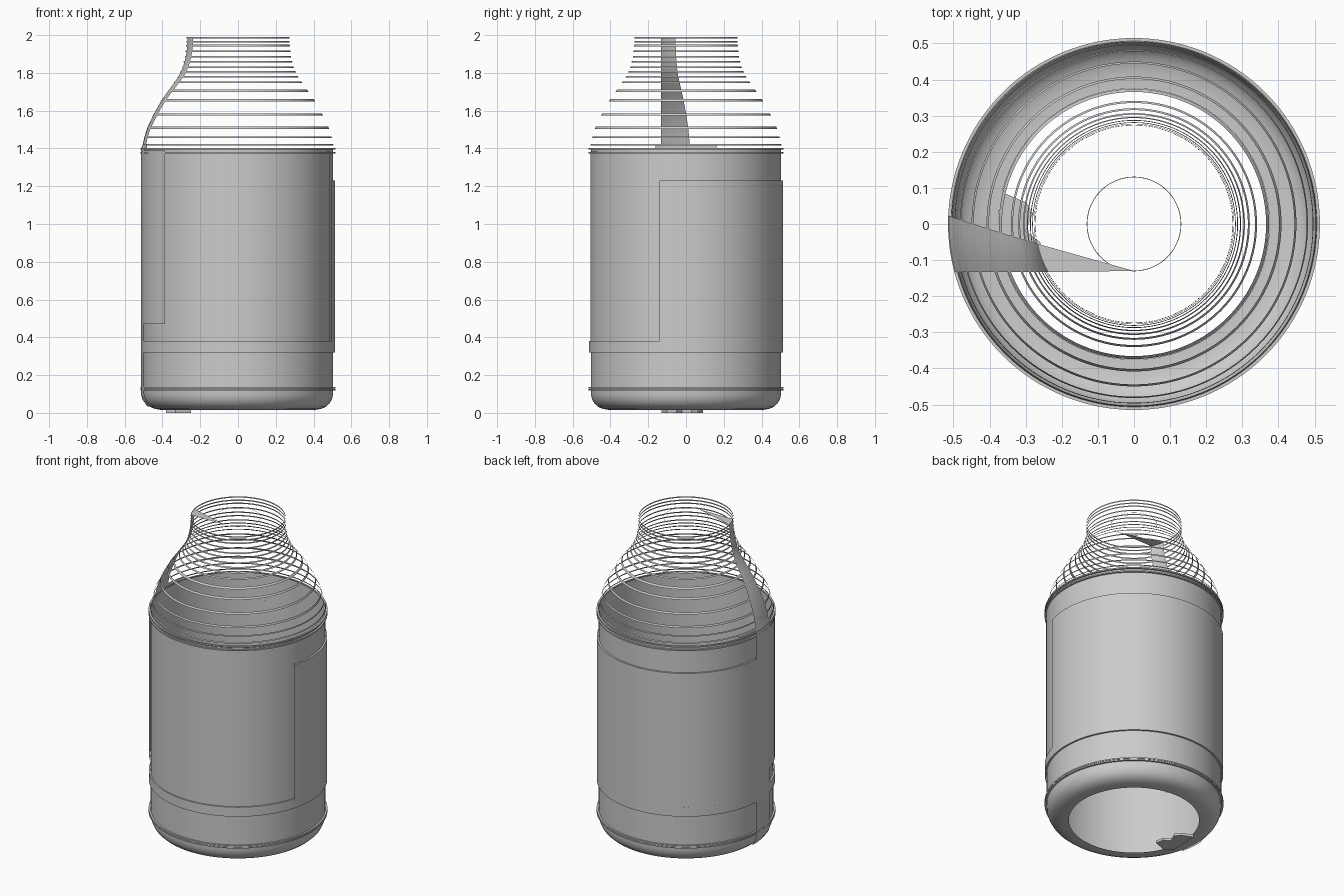
import bpy
from math import radians, cos, sin, sqrt

if "Cube" in bpy.data.objects:
    bpy.data.objects.remove(bpy.data.objects["Cube"])


def make_mesh(name, verts, faces, smooth=True):
    me = bpy.data.meshes.new(name)
    me.from_pydata(verts, [], faces)
    me.update()
    ob = bpy.data.objects.new(name, me)
    bpy.context.collection.objects.link(ob)
    if smooth:
        bpy.ops.object.select_all(action='DESELECT')
        ob.select_set(True)
        bpy.context.view_layer.objects.active = ob
        bpy.ops.object.shade_smooth_by_angle(angle=radians(35))
    return ob


def grid(name, rows, closed=False):
    """Skin a list of equally long point rows."""
    n = len(rows[0])
    verts = [p for row in rows for p in row]
    faces = []
    for i in range(len(rows) - 1):
        for j in range(n if closed else n - 1):
            k = (j + 1) % n
            faces.append((i * n + j, i * n + k, (i + 1) * n + k, (i + 1) * n + j))
    return make_mesh(name, verts, faces)


def sweep(name, profile, a0=0, a1=360, seg=128):
    """Revolve (radius, z) points between two angles in degrees."""
    closed = a1 - a0 >= 360
    n = seg if closed else max(2, int(seg * (a1 - a0) / 360)) + 1
    step = radians(a1 - a0) / (n if closed else n - 1)
    angles = [radians(a0) + step * i for i in range(n)]
    rows = [[(r * cos(a), r * sin(a), z) for a in angles] for r, z in profile]
    return grid(name, rows, closed)


# Open-bottomed body with a rounded foot
sweep("body", [(0.375, 0.015), (0.41, 0.016), (0.44, 0.021), (0.465, 0.032),
               (0.485, 0.05), (0.498, 0.075), (0.503, 0.1), (0.503, 0.13),
               (0.503, 1.4)])

# Thin trim rings at the foot and the shoulder
for i, z in enumerate((0.122, 0.132, 1.376, 1.398)):
    sweep(f"trim_ring_{i}", [(0.504, z - 0.004), (0.515, z - 0.004),
                             (0.515, z + 0.004), (0.504, z + 0.004)])

# Wrapped panels
sweep("lower_band", [(0.503, 0.32), (0.514, 0.32), (0.514, 0.38), (0.503, 0.38)])
sweep("back_label", [(0.503, 0.32), (0.514, 0.32), (0.514, 1.23), (0.503, 1.23)], -15.8, 177)
sweep("front_panel", [(0.503, 0.38), (0.506, 0.38), (0.506, 1.385), (0.503, 1.385)], 222, 344)
sweep("side_panel", [(0.503, 0.47), (0.512, 0.47), (0.512, 1.39), (0.503, 1.39)], 180, 221)
sweep("side_strip", [(0.48, 0.035), (0.505, 0.07), (0.514, 0.1), (0.514, 1.4)], 177, 195)
sweep("shoulder_flange", [(0.507, 1.398), (0.507, 1.42)], 161.5, 198.5)

# Shoulder and neck outline, bottom to top
outline = [(0.513, 1.4), (0.505, 1.42), (0.496, 1.46), (0.48, 1.51), (0.447, 1.58),
           (0.405, 1.655), (0.37, 1.705), (0.338, 1.75), (0.318, 1.78), (0.305, 1.805),
           (0.295, 1.83), (0.287, 1.86), (0.281, 1.885), (0.277, 1.915),
           (0.274, 1.945), (0.273, 1.965), (0.273, 1.985)]

# Separate thin rings that suggest the shoulder and neck
for i in range(1, len(outline)):
    r, z = outline[i]
    r0, z0 = outline[i - 1]
    h = 0.006 if 1.5 < z < 1.72 else 0.004
    slope = (r - r0) / (z - z0)
    sweep(f"neck_ring_{i}", [(r - slope * h, z - h), (r + slope * h, z + h)])

# Small ring in the mouth
sweep("mouth_ring", [(0.129, 1.984), (0.131, 1.984)])

# Tapering strip that follows the shoulder up to the mouth
rows = []
for r, z in outline:
    top = 0.022 + (r - 0.513) * 0.32
    ys = [-0.133 + (top + 0.133) * t / 4 for t in range(5)]
    rows.append([(-sqrt(r * r - y * y), y, z) for y in ys])
grid("shoulder_strip", rows)
edge = rows[-1]
make_mesh("mouth_wedge", edge + [(0.0, -0.13, 1.985)],
          [(i, i + 1, 5) for i in range(4)], False)

# Small ragged tab under the foot
tab = [(-0.37, 0.09), (-0.30, 0.06), (-0.28, 0.03), (-0.30, -0.02),
       (-0.26, -0.05), (-0.25, -0.10), (-0.33, -0.13), (-0.38, -0.10)]
n = len(tab)
make_mesh("foot_tab", [(x, y, z) for z in (0.0, 0.015) for x, y in tab],
          [tuple(range(n))[::-1], tuple(range(n, 2 * n))]
          + [(i, (i + 1) % n, n + (i + 1) % n, n + i) for i in range(n)], False)
